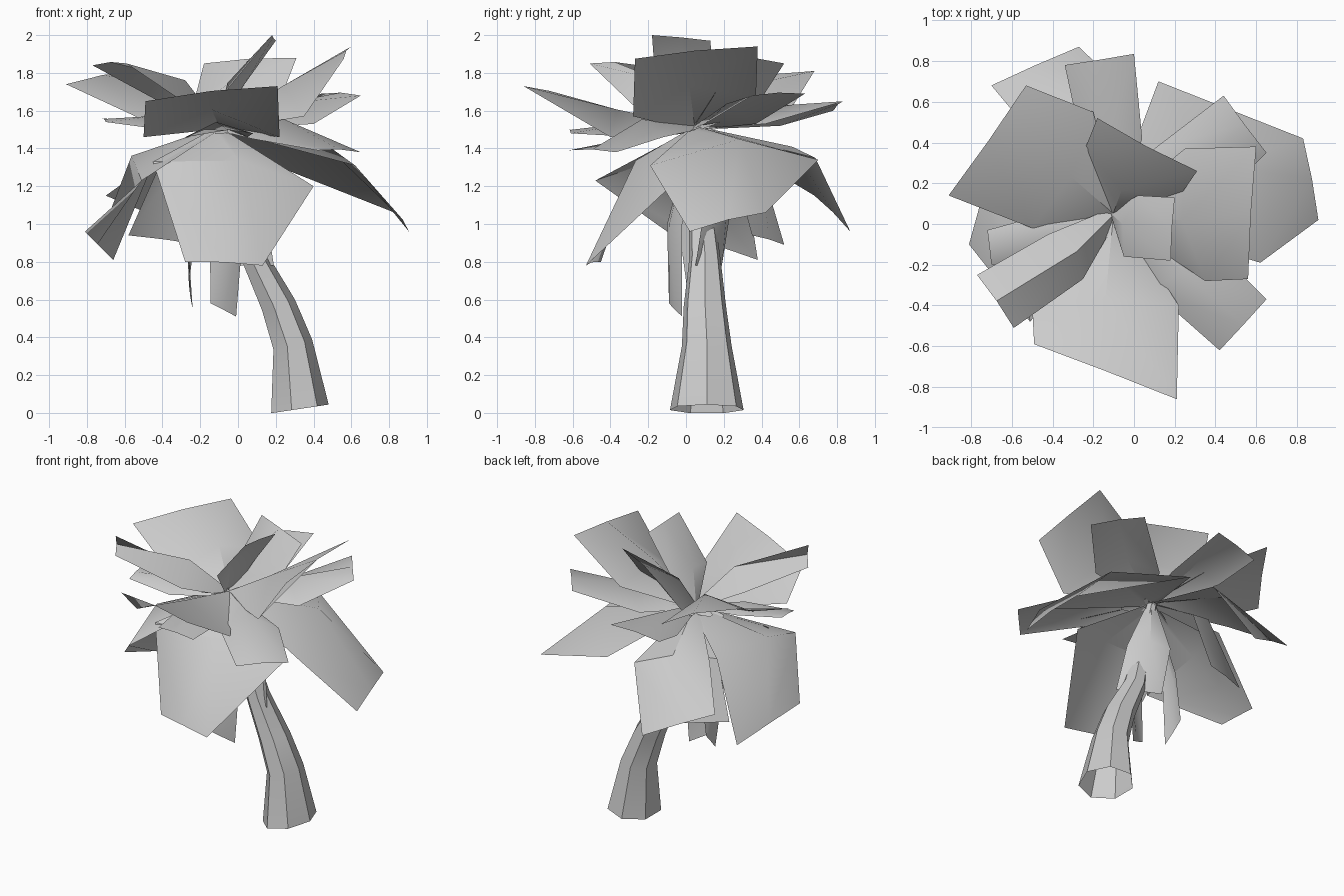
import bpy, bmesh, math
from math import sin, cos, tau
from mathutils import Vector

cube = bpy.data.objects.get("Cube")
if cube:
    bpy.data.objects.remove(cube, do_unlink=True)

grey = bpy.data.materials.new("plain grey")
grey.use_nodes = True
COLOUR = (0.6, 0.6, 0.6, 1)
grey.diffuse_color = COLOUR
grey.node_tree.nodes["Principled BSDF"].inputs["Base Color"].default_value = COLOUR

CROWN = Vector((-0.1, 0.05, 1.5))


def finish(name, bm, angle=40):
    """Turn a bmesh into a named, smooth-by-angle grey object."""
    mesh = bpy.data.meshes.new(name)
    bm.to_mesh(mesh)
    bm.free()
    mesh.materials.append(grey)
    obj = bpy.data.objects.new(name, mesh)
    bpy.context.collection.objects.link(obj)
    bpy.ops.object.select_all(action="DESELECT")
    bpy.context.view_layer.objects.active = obj
    obj.select_set(True)
    bpy.ops.object.shade_smooth_by_angle(angle=math.radians(angle))
    return obj


def bridge(bm, rows, closed=False):
    """Join neighbouring rows of vertices with quads."""
    for low, high in zip(rows, rows[1:]):
        n = len(low)
        for i in range(n if closed else n - 1):
            j = (i + 1) % n
            bm.faces.new((low[i], low[j], high[j], high[i]))


def leaf(name, mid_a, mid_b, tip_a, tip_b, ridge=0.06):
    """Folded leaf: narrow root, wide middle with a raised ridge, cut-off tip."""
    mid_a, mid_b, tip_a, tip_b = map(Vector, (mid_a, mid_b, tip_a, tip_b))
    side = (mid_b - mid_a).normalized()
    up = side.cross((tip_a + tip_b) / 2 - CROWN).normalized()
    if up.z < 0:
        up = -up
    rows = [(CROWN - side * 0.03, CROWN + up * 0.02, CROWN + side * 0.03),
            (mid_a, (mid_a + mid_b) / 2 + up * ridge, mid_b),
            (tip_a, (tip_a + tip_b) / 2 + up * ridge * 0.1, tip_b)]
    bm = bmesh.new()
    bridge(bm, [[bm.verts.new(p) for p in row] for row in rows])
    return finish(name, bm)


# Leaning trunk, open at the foot
bm = bmesh.new()
rings = []
for x, y, z, r, tilt in ((.32, .11, .02, .2, .12), (.285, .11, .36, .135, .2),
                         (.21, .1, .57, .115, .25), (.085, .1, .82, .085, .3),
                         (-.1, .05, 1.5, .04, .1)):
    rings.append([bm.verts.new((x + r * 0.8 * cos(a), y + r * cos(a - tau / 4), z + r * tilt * cos(a)))
                  for a in (tau * i / 7 for i in range(7))])
bridge(bm, rings, closed=True)
finish("trunk", bm)

# Upper leaves, rising from the crown
leaf("upper_front_leaf", (-.5, -.4, 1.46), (.22, -.4, 1.46), (-.49, -.59, 1.65), (.21, -.86, 1.73), .15)
leaf("upper_left_leaf", (.35, -.28, 1.57), (.25, .37, 1.67), (.56, -.27, 1.875), (.6, .38, 1.94), .13)
leaf("upper_back_right_leaf", (-.5, -.02, 1.55), (-.2, .55, 1.6), (-.91, .14, 1.74), (-.53, .68, 1.81), .15)
leaf("upper_front_right_leaf", (-.42, -.05, 1.65), (-.25, -.27, 1.62), (-.77, -.25, 1.84), (-.59, -.51, 1.85), .14)
leaf("top_leaf", (.02, .14, 1.72), (-.05, -.16, 1.72), (.2, .13, 1.97), (.18, -.18, 2), .05)
leaf("top_back_leaf", (-.24, .37, 1.62), (.22, .13, 1.65), (-.18, .52, 1.85), (.31, .26, 1.88), .14)

# Level leaves, spreading outwards
leaf("level_back_leaf", (-.28, .5, 1.52), (.04, .42, 1.53), (-.34, .78, 1.6), (0, .835, 1.65), .1)
leaf("level_back_left_leaf", (.1, .37, 1.53), (.4, .1, 1.53), (.44, .63, 1.69), (.65, .35, 1.68), .11)
leaf("level_front_left_leaf", (.08, -.32, 1.45), (.4, -.12, 1.46), (.42, -.62, 1.39), (.65, -.37, 1.38), .1)
leaf("level_front_leaf", (-.28, -.25, 1.46), (.05, -.26, 1.46), (-.18, -.62, 1.5), (.08, -.61, 1.48), .08)
leaf("level_right_leaf", (-.43, .05, 1.53), (-.4, -.18, 1.5), (-.72, -.03, 1.56), (-.7, -.2, 1.54), .06)

# Drooping leaves, folding down around the trunk
leaf("drooping_front_leaf", (-.45, -.27, 1.33), (.4, -.08, 1.2), (-.28, -.45, .8), (.13, -.53, .78), .12)
leaf("drooping_left_leaf", (.62, -.19, 1.31), (.12, .7, 1.34), (.905, .02, .96), (.83, .42, 1.06), .14)
leaf("drooping_back_leaf", (-.08, .685, 1.35), (-.45, .38, 1.33), (-.27, .87, .96), (-.7, .68, 1.15), .08)
leaf("drooping_right_leaf", (-.51, -.48, 1.23), (-.45, .3, 1.32), (-.81, -.1, .96), (-.66, .38, .81), .12)
leaf("drooping_inner_leaf", (-.15, .4, 1.3), (-.42, .25, 1.3), (-.2, .52, .89), (-.58, .35, .94))

# Small leaves hanging close to the trunk
leaf("hanging_back_leaf", (.14, .1, 1.1), (-.1, .24, 1.1), (.19, .05, .78), (-.07, .19, .78))
leaf("hanging_front_leaf", (.03, -.02, 1), (-.15, -.1, 1), (-.01, -.02, .51), (-.145, -.09, .58), .03)
leaf("hanging_right_leaf", (-.27, -.04, 1), (-.22, .15, 1), (-.24, .02, .55), (-.26, .15, .68), .03)

# Short spiky leaflets at the heart of the crown
for i in range(9):
    a = tau * i / 9
    out = Vector((cos(a), sin(a), 0.25 * sin(i * 2.3)))
    across = Vector((-sin(a), cos(a), 0.4)) * 0.035
    mid, tip = CROWN + out * 0.1, CROWN + out * 0.19
    leaf(f"leaflet_{i + 1}", mid - across, mid + across, tip - across * 0.3, tip + across * 0.3, 0.01)
